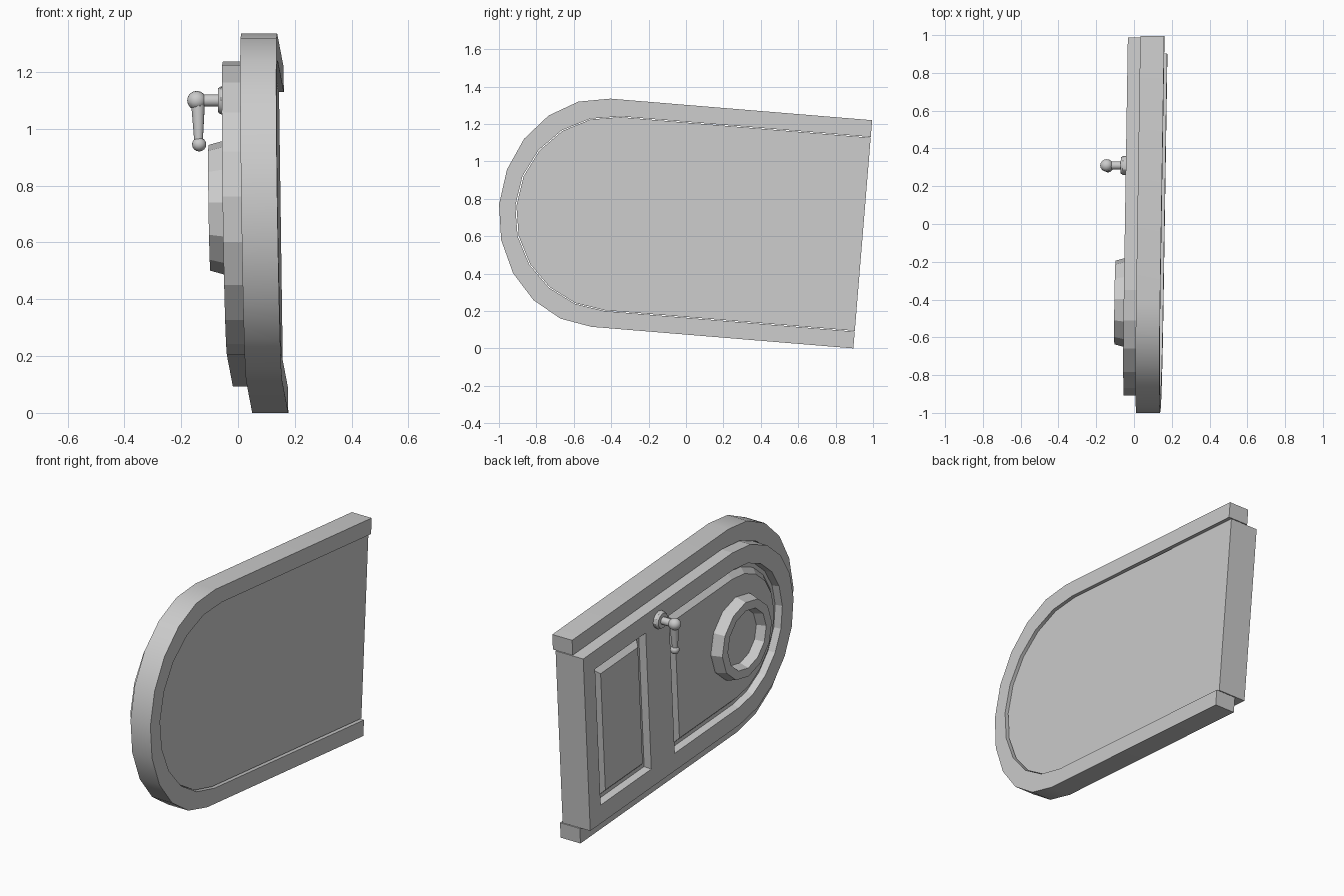
import bpy, bmesh, math
from mathutils import Matrix, Vector

if "Cube" in bpy.data.objects:
    bpy.data.objects.remove(bpy.data.objects["Cube"])

# Door frame of reference: u = along the door, v = across it, d = outwards from the front face
PLACE = Matrix(((-0.0157, -0.0138, -1, 0.0046),
                (-0.9966, 0.082, 0, 0.945),
                (0.082, 0.9966, 0, 0.61),
                (0, 0, 0, 1)))


def finish(bm, name, smooth=None):
    bmesh.ops.transform(bm, matrix=PLACE, verts=bm.verts)
    bmesh.ops.recalc_face_normals(bm, faces=bm.faces)
    me = bpy.data.meshes.new(name)
    bm.to_mesh(me)
    bm.free()
    ob = bpy.data.objects.new(name, me)
    bpy.context.collection.objects.link(ob)
    if smooth:
        bpy.ops.object.select_all(action='DESELECT')
        ob.select_set(True)
        bpy.context.view_layer.objects.active = ob
        bpy.ops.object.shade_smooth_by_angle(angle=math.radians(smooth))
    return ob


def arch(u0, centre, ru, rv, n=10):
    """Door outline: straight foot at u0, half-round head."""
    head = [(centre + ru * math.sin(math.pi * i / n), -rv * math.cos(math.pi * i / n))
            for i in range(n + 1)]
    return [(u0, -rv)] + head + [(u0, rv)]


def rect(u0, u1, v):
    return [(u0, -v), (u1, -v), (u1, v), (u0, v)]


def prism(name, low, high, d0, d1):
    """Solid between two matching outlines at depths d0 and d1."""
    bm = bmesh.new()
    a = [bm.verts.new((u, v, d0)) for u, v in low]
    b = [bm.verts.new((u, v, d1)) for u, v in high]
    n = len(a)
    bm.faces.new(a)
    bm.faces.new(b)
    for i in range(n):
        j = (i + 1) % n
        bm.faces.new((a[i], a[j], b[j], b[i]))
    return finish(bm, name)


def lathe(name, profile, centre, sides, axis='d', smooth=None):
    """Revolve (radius, height) points around the d axis or the -v axis."""
    bm = bmesh.new()
    vs = [bm.verts.new((r, 0, h)) for r, h in profile]
    edges = [bm.edges.new(p) for p in zip(vs, vs[1:])]
    bmesh.ops.spin(bm, geom=vs + edges, cent=(0, 0, 0), axis=(0, 0, 1),
                   angle=math.tau, steps=sides)
    bmesh.ops.remove_doubles(bm, verts=bm.verts, dist=1e-5)
    if axis == 'v':
        bmesh.ops.rotate(bm, verts=bm.verts, matrix=Matrix.Rotation(math.pi / 2, 3, 'X'))
    bmesh.ops.translate(bm, verts=bm.verts, vec=Vector(centre))
    return finish(bm, name, smooth)


def ball(name, radius, centre):
    bm = bmesh.new()
    bmesh.ops.create_uvsphere(bm, u_segments=10, v_segments=8, radius=radius)
    bmesh.ops.translate(bm, verts=bm.verts, vec=Vector(centre))
    return finish(bm, name, 50)


# Surround: U-shaped strip between outer and inner arches
bm = bmesh.new()
rings = [[bm.verts.new((u, v, d)) for u, v in pts]
         for pts, d in ((arch(0, 1.405, 0.546, 0.612), -0.037),
                        (arch(0, 1.405, 0.546, 0.612), -0.164),
                        (arch(0, 1.342, 0.522, 0.522), -0.164),
                        (arch(0, 1.342, 0.522, 0.522), -0.037))]
for k in range(4):
    a, b = rings[k], rings[(k + 1) % 4]
    for i in range(len(a) - 1):
        bm.faces.new((a[i], a[i + 1], b[i + 1], b[i]))
for end in (0, -1):
    bm.faces.new([r[end] for r in rings])
finish(bm, "door_surround", 30)

# Door leaf with two sunk fields
leaf = prism("door_leaf", arch(0, 1.342, 0.516, 0.518), arch(0, 1.342, 0.516, 0.518), -0.147, 0.03)


def lower(m):
    return rect(0.10 + m, 0.555 - m, 0.41 - m)


def upper(m):
    return arch(0.765 + m, 1.342, 0.415 - m, 0.415 - m)


for label, shape in (("lower", lower), ("upper", upper)):
    cutter = prism(label + "_cutter", shape(0.008), shape(-0.006), -0.01, 0.06)
    cutter.hide_render = True
    mod = leaf.modifiers.new(label, 'BOOLEAN')
    mod.operation, mod.solver, mod.object = 'DIFFERENCE', 'EXACT', cutter
    bpy.context.view_layer.objects.active = leaf
    bpy.ops.object.modifier_apply(modifier=label)
    bpy.data.objects.remove(cutter)
    # Raised field with sloped edges
    prism(label + "_raised_panel", shape(0.025), shape(0.06), -0.015, 0.02)

# Round window: ring and pane
lathe("window_ring", [(0.237, 0.01), (0.237, 0.03), (0.222, 0.084), (0.172, 0.084), (0.155, 0.03),
                      (0.155, 0.01), (0.237, 0.01)], (1.365, 0, 0), 12)
lathe("window_pane", [(0, 0.01), (0.16, 0.01), (0.16, 0.032), (0, 0.032)], (1.365, 0, 0), 12)

# Handle: rose plate, spindle, knob, hanging lever and tip
U, V, D = 0.673, 0.436, 0.133
lathe("handle_plate", [(0, 0.02), (0.05, 0.02), (0.05, 0.047), (0.043, 0.058), (0, 0.058)],
      (U, V, 0), 12, smooth=30)
lathe("handle_spindle", [(0, 0.05), (0.022, 0.05), (0.022, D), (0, D)], (U, V, 0), 10, smooth=50)
ball("handle_knob", 0.034, (U, V, D))
lathe("handle_lever", [(0, 0), (0.026, 0), (0.015, 0.155), (0, 0.155)], (U, V, D - 0.004), 10, 'v', 50)
ball("handle_tip", 0.025, (U, V - 0.155, D - 0.006))
